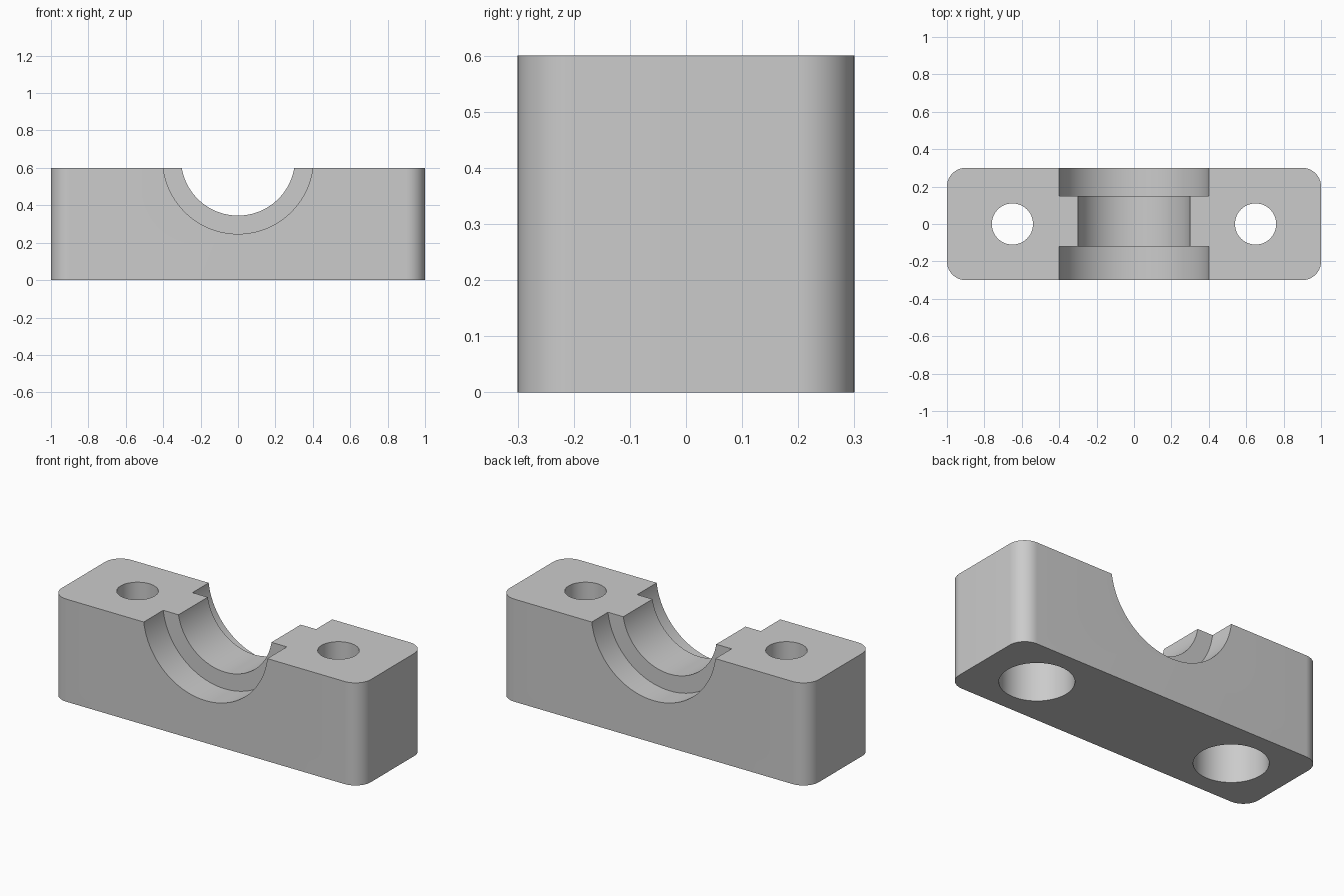
import bpy
import bmesh
import math

if "Cube" in bpy.data.objects:
    bpy.data.objects.remove(bpy.data.objects["Cube"], do_unlink=True)

LENGTH, DEPTH, HEIGHT = 2.0, 0.6, 0.6
AXIS_Z = 0.65      # height of the shaft axis
BOLT_X = 0.65      # bolt hole offset


def cylinder(name, radius, start, end, axis="Z", x=0.0, across=0.0):
    """Cutter running from start to end along Y or Z."""
    turn = (math.pi / 2, 0, 0) if axis == "Y" else (0, 0, 0)
    mid = (start + end) / 2
    place = (x, mid, across) if axis == "Y" else (x, across, mid)
    bpy.ops.mesh.primitive_cylinder_add(vertices=96, radius=radius, depth=end - start,
                                        location=place, rotation=turn)
    obj = bpy.context.object
    obj.name = name
    obj.hide_render = True
    return obj


# Block with rounded vertical corners
bm = bmesh.new()
bmesh.ops.create_cube(bm, size=1.0)
for v in bm.verts:
    v.co = (v.co.x * LENGTH, v.co.y * DEPTH, (v.co.z + 0.5) * HEIGHT)
uprights = [e for e in bm.edges if abs(e.verts[0].co.z - e.verts[1].co.z) > 0.1]
bmesh.ops.bevel(bm, geom=uprights, offset=0.1, segments=16, profile=0.5, affect="EDGES")
mesh = bpy.data.meshes.new("bearing_block")
bm.to_mesh(mesh)
bm.free()
block = bpy.data.objects.new("bearing_block", mesh)
bpy.context.collection.objects.link(block)

# Stepped shaft saddle: narrow seat with wider recesses at front and back
cutters = [
    cylinder("seat_cutter", 0.305, -0.4, 0.4, "Y", across=AXIS_Z),
    cylinder("front_recess_cutter", 0.403, -0.4, -0.12, "Y", across=AXIS_Z),
    cylinder("back_recess_cutter", 0.403, 0.15, 0.4, "Y", across=AXIS_Z),
]

# Bolt holes with counterbores from below
for side, sign in (("left", 1), ("right", -1)):
    cutters.append(cylinder(side + "_bolt_cutter", 0.11, -0.1, 0.7, x=sign * BOLT_X))
    cutters.append(cylinder(side + "_counterbore_cutter", 0.195, -0.1, 0.35, x=sign * BOLT_X))

# Apply the cuts, then drop the cutters
bpy.ops.object.select_all(action="DESELECT")
block.select_set(True)
bpy.context.view_layer.objects.active = block
for cutter in cutters:
    cut = block.modifiers.new(cutter.name, "BOOLEAN")
    cut.operation = "DIFFERENCE"
    cut.solver = "EXACT"
    cut.object = cutter
    bpy.ops.object.modifier_apply(modifier=cut.name)
for cutter in cutters:
    bpy.data.objects.remove(cutter, do_unlink=True)

# Plain grey metal
grey = bpy.data.materials.new("grey_metal")
grey.use_nodes = True
colour = (0.6, 0.6, 0.6, 1.0)
grey.diffuse_color = colour
grey.node_tree.nodes["Principled BSDF"].inputs["Base Color"].default_value = colour
block.data.materials.clear()
block.data.materials.append(grey)

bpy.ops.object.shade_smooth_by_angle(angle=math.radians(30))
